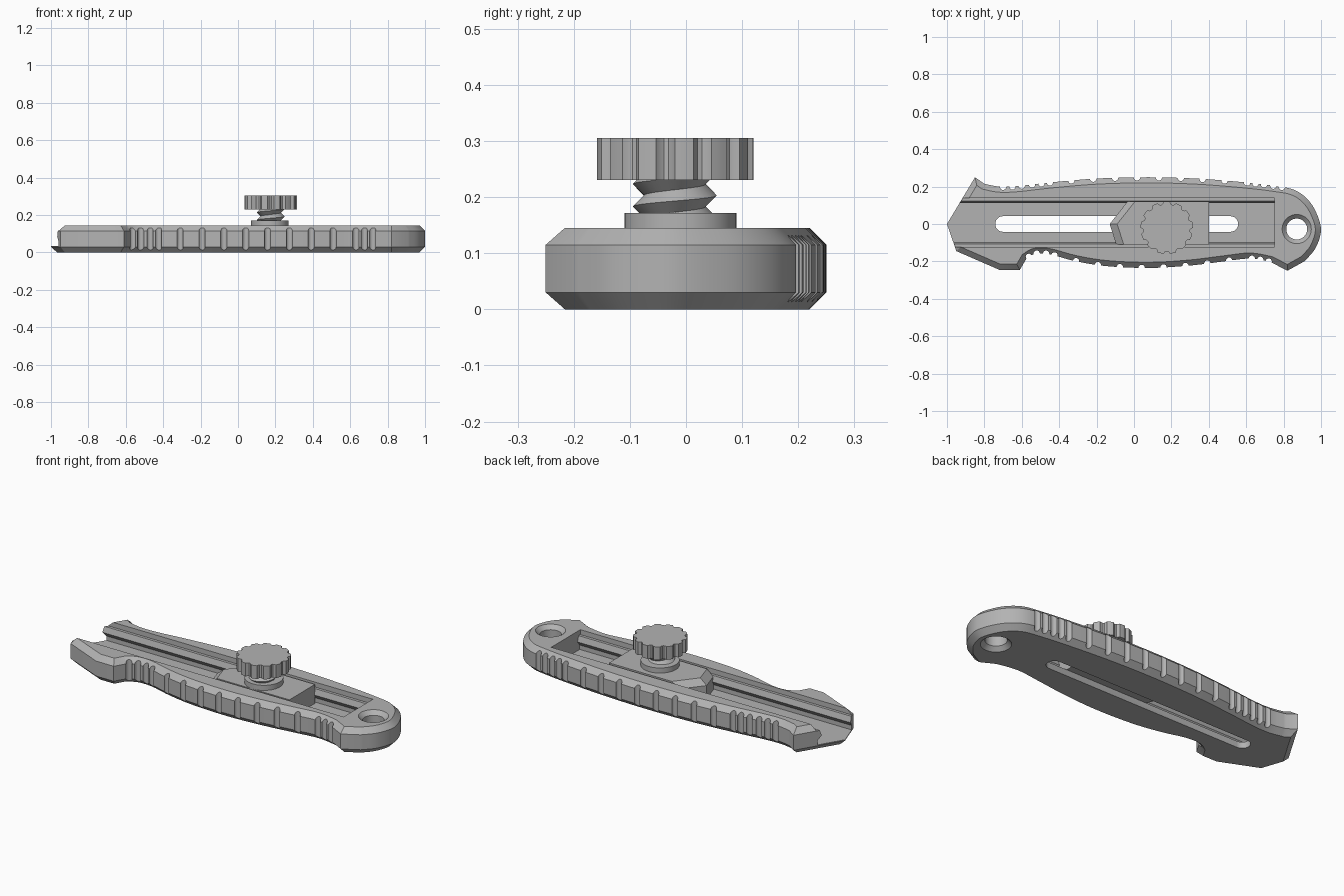
import bpy
import bmesh
from math import cos, sin, pi
from mathutils import Vector

cube = bpy.data.objects.get("Cube")
if cube:
    bpy.data.objects.remove(cube)

grey = bpy.data.materials.new("plain_grey")
grey.use_nodes = True
COLOUR = (0.45, 0.45, 0.45, 1)
grey.diffuse_color = COLOUR
grey.node_tree.nodes["Principled BSDF"].inputs["Base Color"].default_value = COLOUR


def finish(name, bm):
    """Turn a bmesh into a linked object with the shared material."""
    bmesh.ops.recalc_face_normals(bm, faces=bm.faces)
    mesh = bpy.data.meshes.new(name)
    bm.to_mesh(mesh)
    bm.free()
    mesh.materials.append(grey)
    obj = bpy.data.objects.new(name, mesh)
    bpy.context.collection.objects.link(obj)
    return obj


def add_loft(bm, rings):
    """Skin a closed solid through rings of equal length."""
    rows = [[bm.verts.new(p) for p in ring] for ring in rings]
    count = len(rows[0])
    for low, high in zip(rows, rows[1:]):
        for i in range(count):
            j = (i + 1) % count
            bm.faces.new((low[i], low[j], high[j], high[i]))
    bm.faces.new(rows[0])
    bm.faces.new(rows[-1])


def loft(name, rings):
    bm = bmesh.new()
    add_loft(bm, rings)
    return finish(name, bm)


def at_height(points, z):
    return [(p[0], p[1], z) for p in points]


def circle(x, y, radius, count=40):
    angles = [2 * pi * i / count for i in range(count)]
    return [(x + radius * cos(a), y + radius * sin(a)) for a in angles]


def spline(controls, steps=5):
    """Smooth curve passing through every control point."""
    pts = [Vector(p) for p in controls]
    pts = [pts[0]] + pts + [pts[-1]]
    result = []
    for a, b, c, d in zip(pts, pts[1:], pts[2:], pts[3:]):
        for i in range(steps):
            t = i / steps
            result.append(0.5 * (2 * b + (c - a) * t + (2 * a - 5 * b + 4 * c - d) * t * t
                                 + (3 * b - a - 3 * c + d) * t * t * t))
    return result + [pts[-1]]


def inset(points, amount):
    """Move a clockwise outline inward by a constant distance."""
    result = []
    for i, p in enumerate(points):
        before = (p - points[i - 1]).normalized()
        after = (points[(i + 1) % len(points)] - p).normalized()
        n1, n2 = Vector((before.y, -before.x)), Vector((after.y, -after.x))
        result.append(p + (n1 + n2) * amount / (1 + n1.dot(n2)))
    return result


def cut(target, cutter):
    """Subtract the cutter and discard it."""
    mod = target.modifiers.new("cut", "BOOLEAN")
    mod.operation = "DIFFERENCE"
    mod.solver = "EXACT"
    mod.object = cutter
    graph = bpy.context.evaluated_depsgraph_get()
    mesh = bpy.data.meshes.new_from_object(target.evaluated_get(graph))
    target.modifiers.clear()
    target.data = mesh
    bpy.data.objects.remove(cutter)


# Handle outline: wavy back, round tail, finger side and pointed nose
back = spline([(-.8, .215), (-.72, .2), (-.62, .203), (-.45, .222), (-.2, .243), (.08, .25),
               (.35, .242), (.6, .222), (.75, .204), (.85, .185), (.92, .14), (.97, .07),
               (1, -.03), (.97, -.13), (.91, -.2)])
grip = spline([(.73, -.203), (.62, -.185), (.48, -.2), (.3, -.222), (.08, -.235), (-.15, -.225),
               (-.32, -.197), (-.45, -.162), (-.53, -.16), (-.575, -.185)])
nose = [Vector(p) for p in ((-.61, -.245), (-.72, -.245), (-.95, -.145), (-1, 0), (-.85, .25))]
outline = back + [Vector((.82, -.25))] + grip + nose

TOP, BEVEL = 0.145, 0.03
inner = inset(outline, BEVEL)
body = loft("handle_body", [at_height(inner, 0), at_height(outline, BEVEL),
                            at_height(outline, TOP - BEVEL), at_height(inner, TOP)])

# Blade channel with ribbed side walls, open at the nose
half = [(.131, .2), (.131, .117), (.115, .117), (.105, .085), (.125, .06), (.125, .035)]
MIDDLE = 0.008
section = [(MIDDLE + y, z) for y, z in half] + [(MIDDLE - y, z) for y, z in reversed(half)]
cut(body, loft("channel_cutter", [[(x, y, z) for y, z in section] for x in (-1.2, .75)]))

# Long slot through the floor
slot = []
for centre, start in ((.515, -pi / 2), (-.7, pi / 2)):
    for i in range(13):
        a = start + pi * i / 12
        slot.append((centre + .042 * cos(a), .042 * sin(a)))
cut(body, loft("slot_cutter", [at_height(slot, -.1), at_height(slot, .1)]))

# Lanyard hole, countersunk on both faces
hole = [(.09, -.012), (.056, .022), (.056, .123), (.09, .157)]
cut(body, loft("hole_cutter", [at_height(circle(.87, -.027, r), z) for r, z in hole]))


# Grip notches along both edges: close groups at the ends, wide in the middle
def edge_y(curve, x):
    for a, b in zip(curve, curve[1:]):
        if min(a.x, b.x) <= x <= max(a.x, b.x):
            return a.y + (b.y - a.y) * (x - a.x) / (b.x - a.x)
    return curve[0].y


bm = bmesh.new()
for curve, shift in ((grip, 0), (back, -.025)):
    spots = [-.52, -.47, -.425] + [-.31 + .117 * i for i in range(8)] + [.63, .675, .72]
    if curve is back:
        spots = [x + shift for x in spots] + [-.7, -.65, -.6, .745, .79]
    else:
        spots.append(-.562)
    for x in spots:
        ring = circle(x, edge_y(curve, x), .017, 16)
        add_loft(bm, [at_height(ring, -.1), at_height(ring, .3)])
cut(body, finish("notch_cutter", bm))

# Slider with a pointed, sloped front
foot = [(-.13, 0), (-.035, .12), (.4, .12), (.4, -.11), (-.095, -.11)]
crown = [(x + .04 if x < 0 else x, y) for x, y in foot]
slider = loft("slider", [at_height(foot, .035), at_height(foot, .11), at_height(crown, .143)])

# Round boss on the slider
boss = loft("slider_boss", [at_height(circle(.17, -.01, .1), z) for z in (.12, .172)])

# Threaded screw as one continuous helical strip
KNOB_X, KNOB_Y = 0.175, -0.02
SIDES, TURNS, PITCH = 32, 3, 0.04
bm = bmesh.new()
root, crest = [], []
for i in range(SIDES * (TURNS + 1) + 1):
    a = 2 * pi * i / SIDES
    z = .133 + PITCH * i / SIDES
    for row, r, lift in ((root, .055, 0), (crest, .075, PITCH / 2)):
        row.append(bm.verts.new((KNOB_X + r * cos(a), KNOB_Y + r * sin(a), z + lift)))
for i in range(SIDES * TURNS):
    bm.faces.new((root[i], root[i + 1], crest[i + 1], crest[i]))
    bm.faces.new((crest[i], crest[i + 1], root[i + 1 + SIDES], root[i + SIDES]))
for v in [v for v in bm.verts if not v.link_faces]:
    bm.verts.remove(v)
screw = finish("thumb_screw_thread", bm)

# Knob with scalloped grooves around the rim
LOBES = 13
rim = []
for i in range(LOBES):
    base = 2 * pi * i / LOBES
    for part, r in ((0, .14), (.17, .14), (.34, .14), (.5, .14),
                    (.58, .131), (.68, .126), (.82, .126), (.92, .131)):
        a = base + 2 * pi * part / LOBES
        rim.append((KNOB_X + r * cos(a), KNOB_Y + r * sin(a)))
knob = loft("thumb_screw_knob", [at_height(rim, .23), at_height(rim, .305)])

# Smooth the curves, keep the edges crisp
bpy.ops.object.select_all(action="DESELECT")
for obj in (body, slider, boss, screw, knob):
    obj.select_set(True)
bpy.context.view_layer.objects.active = body
bpy.ops.object.shade_smooth_by_angle(angle=pi / 7)
